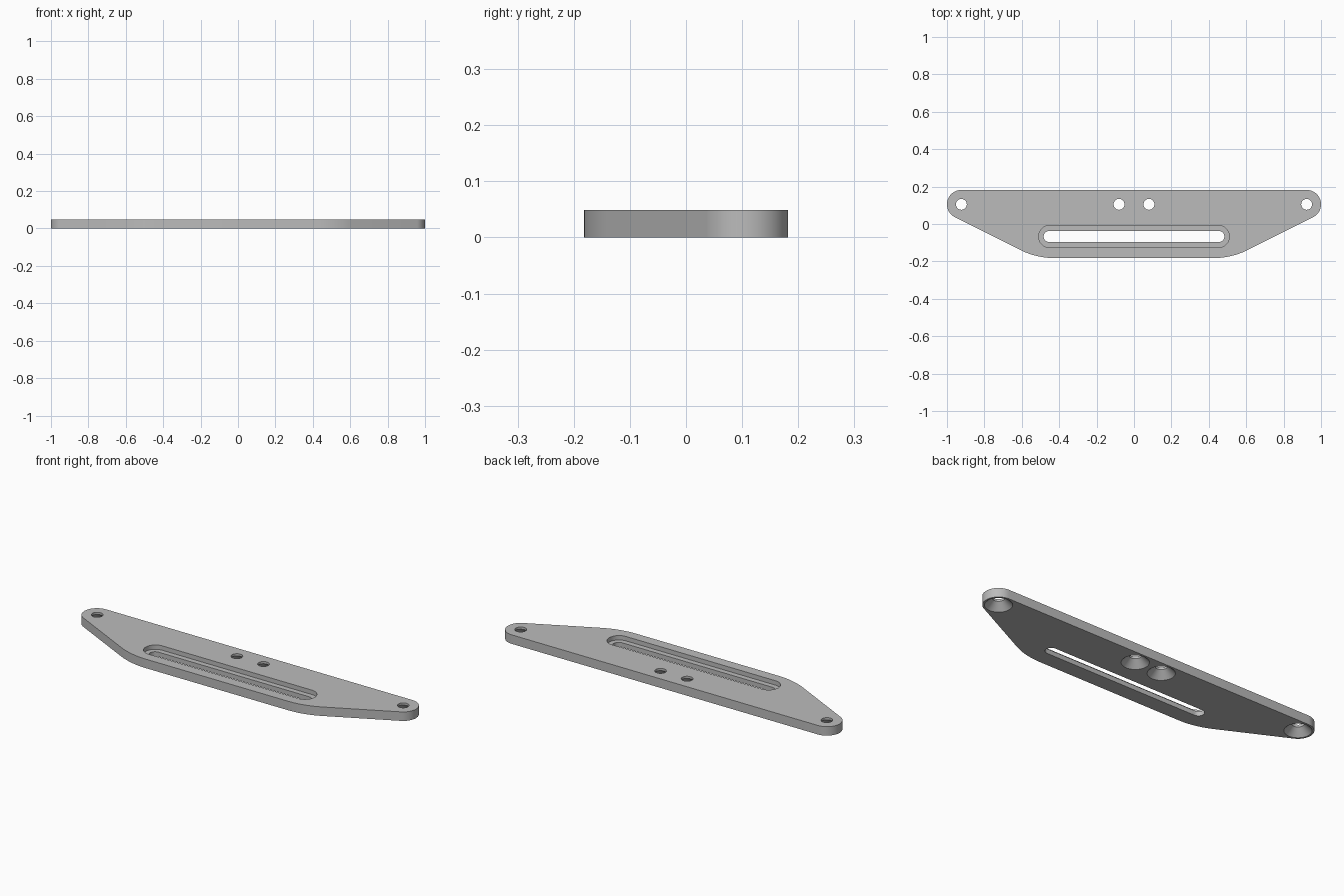
import bpy, bmesh, math

if "Cube" in bpy.data.objects:
    bpy.data.objects.remove(bpy.data.objects["Cube"])

THICK = 0.049
END = (0.923, 0.105)      # centre of the rounded ends and of the end holes
END_R = 0.077
BEND_R = 0.4              # large radius joining slanted and front edges
FRONT_Y = -0.182
SLANT = math.radians(-63.4)

grey = bpy.data.materials.new("plain grey")
grey.diffuse_color = (0.5, 0.5, 0.5, 1)
grey.use_nodes = True
grey.node_tree.nodes["Principled BSDF"].inputs["Base Color"].default_value = grey.diffuse_color


def arc(cx, cy, r, a0, a1, n):
    return [(cx + r * math.cos(a0 + (a1 - a0) * i / n),
             cy + r * math.sin(a0 + (a1 - a0) * i / n)) for i in range(n + 1)]


def loft(name, sections):
    """Solid joining matching outlines, given as (points, height) pairs."""
    bm = bmesh.new()
    rings = [[bm.verts.new((x, y, z)) for x, y in pts] for pts, z in sections]
    n = len(rings[0])
    for low, high in zip(rings, rings[1:]):
        for i in range(n):
            j = (i + 1) % n
            bm.faces.new((low[i], low[j], high[j], high[i]))
    bm.faces.new(rings[0])
    bm.faces.new(rings[-1])
    bmesh.ops.recalc_face_normals(bm, faces=bm.faces)
    mesh = bpy.data.meshes.new(name)
    bm.to_mesh(mesh)
    bm.free()
    mesh.materials.append(grey)
    obj = bpy.data.objects.new(name, mesh)
    bpy.context.collection.objects.link(obj)
    return obj


def slot(half, y, r):
    q = math.pi / 2
    return arc(half, y, r, -q, q, 20) + arc(-half, y, r, q, 3 * q, 20)


def circle(x, y, r):
    return arc(x, y, r, 0, 2 * math.pi, 40)[:-1]


# Plate outline: right half, then its mirror image
nx, ny = math.cos(SLANT), math.sin(SLANT)
bend_y = FRONT_Y + BEND_R
bend_x = END[0] + (ny * (END[1] - bend_y) + END_R - BEND_R) / nx
right = arc(*END, END_R, math.pi / 2, SLANT, 28)
right += arc(bend_x, bend_y, BEND_R, SLANT, -math.pi / 2, 12)
outline = right + [(-x, y) for x, y in reversed(right)]
plate = loft("mounting_plate", [(outline, 0), (outline, THICK)])

cutters = []
# Long through slot with a wider recess on the top
for name, half, r, low in (("slot_cutter", 0.453, 0.030, -0.02),
                           ("recess_cutter", 0.451, 0.059, 0.025)):
    pts = slot(half, -0.067, r)
    cutters.append(loft(name, [(pts, low), (pts, 0.1)]))

# Screw holes, countersunk from below
for x in (-END[0], -0.08, 0.08, END[0]):
    wide, narrow = circle(x, END[1], 0.067), circle(x, END[1], 0.029)
    cutters.append(loft("screw_hole_cutter",
                        [(wide, -0.02), (wide, 0), (narrow, 0.037), (narrow, 0.1)]))

bpy.context.view_layer.objects.active = plate
plate.select_set(True)
for cutter in cutters:
    mod = plate.modifiers.new("cut", 'BOOLEAN')
    mod.operation = 'DIFFERENCE'
    mod.solver = 'EXACT'
    mod.object = cutter
    bpy.ops.object.modifier_apply(modifier=mod.name)
for cutter in cutters:
    bpy.data.objects.remove(cutter)

bpy.ops.object.select_all(action='DESELECT')
plate.select_set(True)
bpy.context.view_layer.objects.active = plate
bpy.ops.object.shade_smooth_by_angle(angle=math.radians(30))
